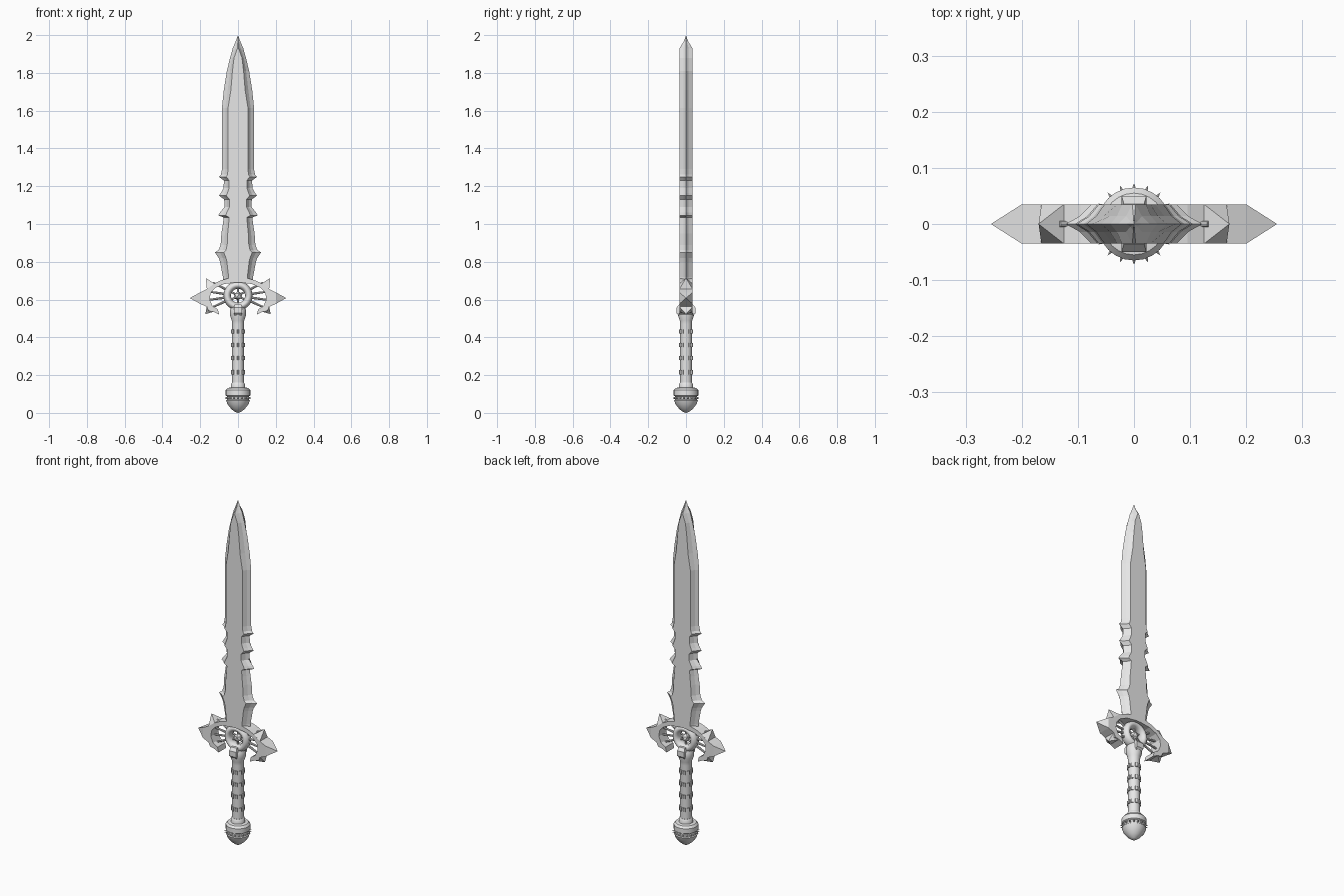
import bpy, bmesh, math
from mathutils import Matrix, Vector

if "Cube" in bpy.data.objects:
    bpy.data.objects.remove(bpy.data.objects["Cube"], do_unlink=True)

steel = bpy.data.materials.new("grey steel")
steel.use_nodes = True
steel.diffuse_color = (0.8, 0.8, 0.8, 1)
steel.node_tree.nodes["Principled BSDF"].inputs["Base Color"].default_value = (0.8, 0.8, 0.8, 1)


def finish(name, bm, smooth=False, mirror=False):
    """Turn a bmesh into a named object."""
    bmesh.ops.remove_doubles(bm, verts=bm.verts, dist=1e-5)
    bmesh.ops.recalc_face_normals(bm, faces=bm.faces)
    mesh = bpy.data.meshes.new(name)
    bm.to_mesh(mesh)
    bm.free()
    mesh.materials.append(steel)
    ob = bpy.data.objects.new(name, mesh)
    bpy.context.collection.objects.link(ob)
    if mirror:
        mod = ob.modifiers.new("Mirror", "MIRROR")
        mod.use_clip = True
    if smooth:
        bpy.ops.object.select_all(action="DESELECT")
        ob.select_set(True)
        bpy.context.view_layer.objects.active = ob
        bpy.ops.object.shade_smooth_by_angle(angle=math.radians(35))
    return ob


def loft(bm, rings):
    """Skin closed rings of points and cap both ends."""
    vs = [[bm.verts.new(p) for p in ring] for ring in rings]
    n = len(vs[0])
    for a, b in zip(vs, vs[1:]):
        for i in range(n):
            j = (i + 1) % n
            bm.faces.new((a[i], a[j], b[j], b[i]))
    bm.faces.new(vs[0])
    bm.faces.new(vs[-1])


def lathe(name, profile, sides=24):
    bm = bmesh.new()
    loft(bm, [[(r * math.cos(i * math.tau / sides), r * math.sin(i * math.tau / sides), z)
               for i in range(sides)] for r, z in profile])
    return finish(name, bm, smooth=True)


def box(bm, size, matrix):
    bmesh.ops.create_cube(bm, size=1, matrix=matrix @ Matrix.Diagonal((*size, 1)))


def rod(bm, a, b, radius, end=None, sides=8):
    """Cylinder or cone between two points."""
    a, b = Vector(a), Vector(b)
    d = b - a
    m = Matrix.Translation((a + b) / 2) @ d.to_track_quat("Z", "Y").to_matrix().to_4x4()
    bmesh.ops.create_cone(bm, cap_ends=True, segments=sides, radius1=radius,
                          radius2=radius if end is None else end, depth=d.length, matrix=m)


# Blade: flat middle panel, hollow-ground bevels and barbed edges
T = 0.035
outline = [(0.69, .08), (0.72, .08), (0.80, .095), (0.82, .102), (0.85, .122), (0.862, .103), (0.89, .092),
           (0.95, .088), (1.0, .08), (1.035, .076), (1.045, .105), (1.06, .096), (1.09, .072),
           (1.13, .073), (1.15, .1), (1.165, .09), (1.19, .076), (1.23, .075), (1.25, .101),
           (1.262, .09), (1.29, .085), (1.615, .085), (1.71, .075), (1.81, .059), (1.88, .042)]


def section(z, edge, panel, t):
    mid = panel + (edge - panel) * 0.45
    quarter = [(panel, t), (mid, t * 0.4)]
    pts = [(0, t)] + quarter + [(edge, 0)]
    pts += [(x, -y) for x, y in reversed(quarter)] + [(0, -t)]
    pts += [(-x, -y) for x, y in quarter] + [(-edge, 0)]
    pts += [(-x, y) for x, y in reversed(quarter)]
    return [(x, y, z) for x, y in pts]


rings = [section(z, w, w * 0.62 if z < 1.7 else w * 0.5, T) for z, w in outline]
rings += [section(1.93, .028, .003, T), section(1.965, .013, .001, .012), section(2.0, 0, 0, 0)]
bm = bmesh.new()
loft(bm, rings)
finish("blade", bm)

# Crescent guard, one half mirrored
half = [(0, .717), (.05, .713), (.095, .7), (.13, .682), (.165, .655), (.2, .638), (.2, .577),
        (.165, .562), (.155, .54), (.13, .535), (.1, .52), (.107, .548), (.135, .566), (.15, .6),
        (.145, .635), (.12, .662), (.075, .682), (0, .692)]
bm = bmesh.new()
front = [bm.verts.new((x, -T, z)) for x, z in half]
back = [bm.verts.new((x, T, z)) for x, z in half]
bm.faces.new(front)
bm.faces.new(back)
for i in range(len(half) - 1):
    bm.faces.new((front[i], front[i + 1], back[i + 1], back[i]))
finish("guard", bm, mirror=True)

# Pyramid spikes on the guard
bm = bmesh.new()
for p, q, apex in [((.2, .638), (.2, .577), (.255, .608)),
                   ((.125, .685), (.165, .655), (.17, .714)),
                   ((.165, .562), (.13, .535), (.173, .523))]:
    base = [bm.verts.new((x, y, z)) for (x, z), y in ((p, -T), (p, T), (q, T), (q, -T))]
    tip = bm.verts.new((apex[0], 0, apex[1]))
    bm.faces.new(base)
    for i in range(4):
        bm.faces.new((base[i], base[(i + 1) % 4], tip))
finish("guard_spikes", bm, mirror=True)

# Thin spokes between the ring and the crescent
C = Vector((0, 0, .62))
bm = bmesh.new()
for degrees, reach in ((28, .15), (8, .15), (-8, .152), (-24, .15)):
    d = Vector((math.cos(math.radians(degrees)), 0, math.sin(math.radians(degrees))))
    rod(bm, C + d * .06, C + d * reach, .007, .005)
finish("guard_spokes", bm, smooth=True, mirror=True)

# Central ring and jewel with its prongs
bpy.ops.mesh.primitive_torus_add(major_radius=.057, minor_radius=.02, major_segments=32,
                                 minor_segments=10, location=C, rotation=(math.pi / 2, 0, 0))
ring = bpy.context.object
ring.name = "guard_ring"
ring.scale.z = 1.45
ring.data.materials.append(steel)
bpy.ops.object.shade_smooth_by_angle(angle=math.radians(40))

bm = bmesh.new()
bmesh.ops.create_icosphere(bm, subdivisions=1, radius=.025, matrix=Matrix.Translation(C))
for i in range(6):
    a = i * math.tau / 6 + math.pi / 6
    rod(bm, C, C + Vector((math.cos(a), 0, math.sin(a))) * .045, .007, .004, 6)
finish("jewel", bm)

# Grip with studded bands
lathe("grip", [(.031, .12), (.031, .47), (.033, .49), (.042, .515), (.042, .545), (.03, .57)])
lathe("grip_cuff", [(.033, .12), (.038, .125), (.038, .15), (.032, .16)])
bm = bmesh.new()
for z in (.215, .29, .36, .43):
    for i in range(10):
        m = Matrix.Rotation(i * math.tau / 10, 4, "Z") @ Matrix.Translation((.031, 0, z))
        box(bm, (.012, .012, .022), m)
finish("grip_studs", bm)

# Collar clasp below the ring
bm = bmesh.new()
loft(bm, [[(x * w, y * d, z) for x, y in ((-1, -1), (1, -1), (1, 1), (-1, 1))]
          for w, d, z in ((.018, .038, .515), (.022, .05, .528), (.022, .05, .558), (.018, .036, .575))])
finish("collar_clasp", bm)

# Pommel and its ring of small spikes
lathe("pommel", [(.036, .135), (.055, .132), (.065, .12), (.065, .092), (.058, .088), (.058, .07),
                 (.063, .066), (.055, .045), (.035, .02), (.014, .004), (0, 0)])
bm = bmesh.new()
for i in range(18):
    a = (i + .5) * math.tau / 18
    d = Vector((math.cos(a), math.sin(a), 0))
    up = Vector((0, 0, .079))
    rod(bm, up + d * .053, up + d * .073, .008, 0, 6)
finish("pommel_spikes", bm)
